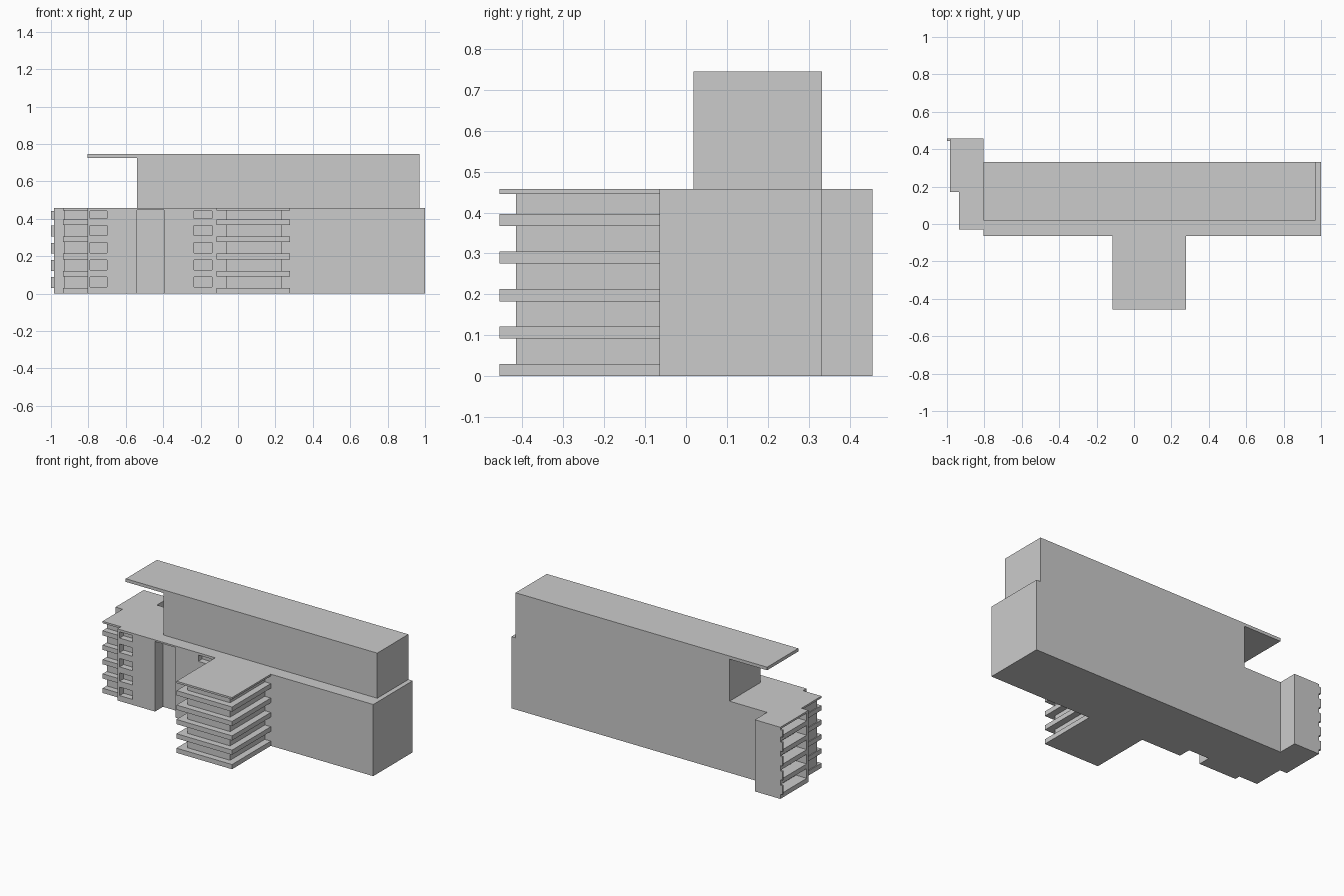
import bpy, bmesh

if "Cube" in bpy.data.objects:
    bpy.data.objects.remove(bpy.data.objects["Cube"])

SLABS = [(0, .03), (.092, .122), (.183, .213), (.275, .305), (.367, .397), (.445, .457)]
GAPS = [(a[1], b[0]) for a, b in zip(SLABS, SLABS[1:])]
TOP = .457


def boxes(name, items):
    """One object from boxes given as (x0, x1, y0, y1, z0, z1)."""
    bm = bmesh.new()
    for x0, x1, y0, y1, z0, z1 in items:
        vs = bmesh.ops.create_cube(bm, size=1)['verts']
        for v in vs:
            v.co = (x1 if v.co.x > 0 else x0,
                    y1 if v.co.y > 0 else y0,
                    z1 if v.co.z > 0 else z0)
    me = bpy.data.meshes.new(name)
    bm.to_mesh(me)
    bm.free()
    ob = bpy.data.objects.new(name, me)
    bpy.context.collection.objects.link(ob)
    return ob


def cut(ob, items):
    """Subtract boxes from an object."""
    cutter = boxes(ob.name + "_cutter", items)
    cutter.hide_render = True
    mod = ob.modifiers.new("recesses", 'BOOLEAN')
    mod.operation = 'DIFFERENCE'
    mod.solver = 'EXACT'
    mod.object = cutter
    bpy.context.view_layer.objects.active = ob
    bpy.ops.object.modifier_apply(modifier=mod.name)
    bpy.data.objects.remove(cutter)


# Main block with window columns and a tall entrance niche
body = boxes("main_block", [(-.805, 1, -.065, .332, 0, TOP)])
recesses = [(-.54, -.395, -.2, .015, -.1, .447)]
for x0, x1 in ((-.79, -.70), (-.235, -.14)):
    recesses += [(x0, x1, -.2, -.025, z0 + .005, z1 - .003) for z0, z1 in GAPS]
cut(body, recesses)

# Upper storey and overhanging roof
boxes("upper_storey", [(-.54, .97, .018, .332, TOP, .725)])
boxes("overhanging_roof", [(-.805, .97, .018, .332, .725, .745)])

# Front tower: solid core with projecting floor slabs
boxes("tower_core", [(-.065, .235, -.415, -.065, 0, TOP)])
boxes("tower_slabs", [(-.115, .277, -.456, -.065, a, b) for a, b in SLABS])

# End wing with recessed loggias facing outwards
wing = boxes("end_wing", [(-.985, -.805, .172, .456, 0, TOP)])
cut(wing, [(-1.1, -.91, .19, .44, a, b) for a, b in GAPS])
boxes("loggia_screens", [(-1, -.98, .443, .456, a, b - .004) for a, b in GAPS])

# Corner balconies beside the wing
boxes("corner_core", [(-.93, -.805, .01, .172, 0, TOP)])
boxes("corner_slabs", [(-.935, -.805, -.03, .172, a, b) for a, b in SLABS])
